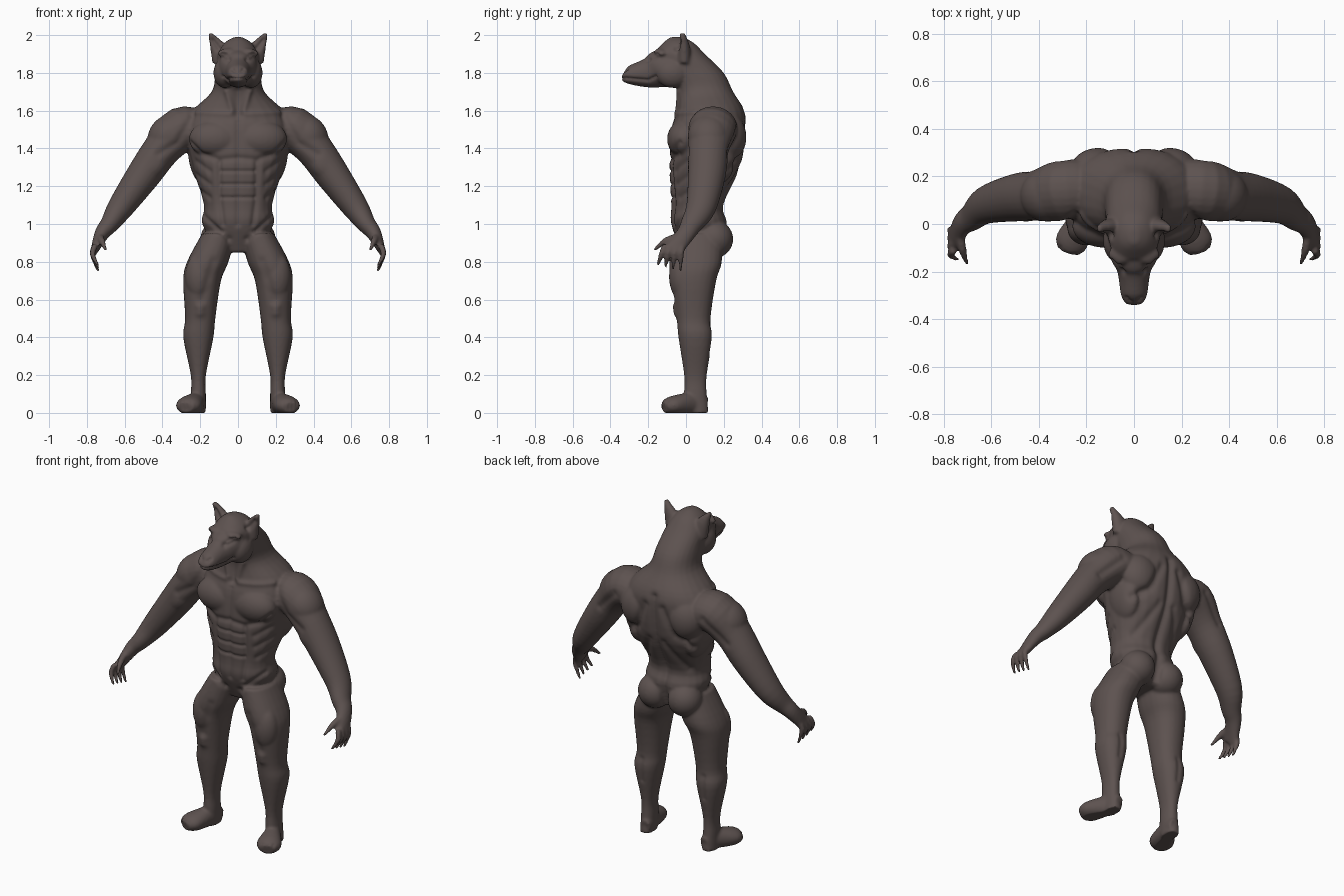
import bpy, bmesh, math
from mathutils import Vector, Matrix, kdtree
from mathutils.bvhtree import BVHTree

cube = bpy.data.objects.get("Cube")
if cube:
    bpy.data.objects.remove(cube, do_unlink=True)

COLOUR = (.11, .085, .08, 1)
hide = bpy.data.materials.new("dark_brown_hide")
hide.use_nodes = True
hide.diffuse_color = COLOUR
shader = hide.node_tree.nodes["Principled BSDF"]
shader.inputs["Base Color"].default_value = COLOUR
shader.inputs["Roughness"].default_value = .7

SIDES = 24
STEPS = 4
UP_Y = Vector((0, 1, 0))
UP_Z = Vector((0, 0, 1))
BOTH = (1, -1)
MIDDLE = (1,)
masses = bmesh.new()


def interpolate(rows):
    """Catmull-Rom interpolation of station rows."""
    result = []
    last = len(rows) - 1
    for i in range(last):
        before, start, end, after = (rows[max(0, min(last, i + k))] for k in range(-1, 3))
        for step in range(STEPS):
            t = step / STEPS
            station = []
            for p, q, r, s in zip(before, start, end, after):
                bend = 2 * p - 5 * q + 4 * r - s + t * (3 * q - p - 3 * r + s)
                station.append(q + t * (r - p + t * bend) / 2)
            result.append(station)
    result.append(list(rows[last]))
    return result


def oval(centre, across, along, squareness=1):
    ring = []
    for k in range(SIDES):
        angle = math.tau * k / SIDES
        c, s = math.cos(angle), math.sin(angle)
        ring.append(centre + across * math.copysign(abs(c) ** squareness, c)
                    + along * math.copysign(abs(s) ** squareness, s))
    return ring


def skin(rings, mirror):
    """Closed skin over rings, on the left and, if wanted, the right."""
    for side in mirror:
        loops = []
        for ring in rings:
            loops.append([masses.verts.new((p.x * side, p.y, p.z)) for p in ring])
        for low, high in zip(loops, loops[1:]):
            for k in range(SIDES):
                masses.faces.new((low[k - 1], low[k], high[k], high[k - 1]))
        masses.faces.new(loops[0])
        masses.faces.new(loops[-1])


def stack(rows, mirror=BOTH):
    """Level ovals: height, x, half width, y, half depth."""
    rings = []
    for z, x, width, y, depth in interpolate(rows):
        rings.append(oval(Vector((x, y, z)), Vector((width, 0, 0)), UP_Y * depth, .9))
    skin(rings, mirror)


def tube(rows, up=UP_Y, mirror=BOTH):
    """Ovals square to a path: x, y, z, radius across, radius towards up."""
    rows = interpolate(rows)
    path = [Vector(row[:3]) for row in rows]
    rings = []
    for i, (point, row) in enumerate(zip(path, rows)):
        heading = (path[min(i + 1, len(path) - 1)] - path[max(i - 1, 0)]).normalized()
        along = (up - heading * up.dot(heading)).normalized()
        rings.append(oval(point, heading.cross(along) * row[3], along * row[4]))
    skin(rings, mirror)


def muscle(centre, radii, tilt=0):
    """Ellipsoid on both sides, tilted about y."""
    for side in BOTH:
        place = Matrix.Translation((centre[0] * side, centre[1], centre[2]))
        turn = Matrix.Rotation(tilt * side, 4, "Y")
        bmesh.ops.create_uvsphere(masses, u_segments=SIDES, v_segments=SIDES, radius=1,
                                  matrix=place @ turn @ Matrix.Diagonal((*radii, 1)))


# trunk, neck and skull
stack([(.85, 0, .1, .08, .1), (1, 0, .19, .07, .15), (1.1, 0, .18, .06, .14),
       (1.3, 0, .24, .1, .19), (1.5, 0, .28, .12, .2), (1.6, 0, .24, .13, .18),
       (1.7, 0, .14, .1, .15), (1.8, 0, .12, .05, .15), (1.9, 0, .11, -.03, .13),
       (1.96, 0, .07, -.04, .08), (1.99, 0, .02, -.05, .03)], MIDDLE)

# muzzle, cheeks and brow
tube([(0, -.06, 1.84, .11, .1), (0, -.14, 1.82, .1, .1), (0, -.2, 1.8, .07, .08),
      (0, -.3, 1.79, .055, .05), (0, -.33, 1.8, .035, .035)], UP_Z, MIDDLE)
muscle((.07, -.07, 1.8), (.06, .09, .08))
muscle((.06, -.13, 1.91), (.05, .04, .02), .2)

# ears
tube([(.08, -.01, 1.87, .06, .04), (.11, -.01, 1.94, .04, .03), (.15, -.02, 2.01, .01, .015)])

# legs
stack([(.95, .1, .09, .06, .13), (.8, .16, .11, .05, .14), (.7, .19, .1, .04, .12),
       (.5, .2, .08, .04, .09), (.4, .21, .08, .05, .09), (.2, .21, .04, .05, .06),
       (.1, .21, .04, .05, .06), (0, .21, .04, .06, .06)])

# feet
tube([(.2, .11, .04, .03, .04), (.21, .05, .05, .04, .06), (.26, -.07, .04, .07, .05),
      (.28, -.12, .03, .04, .03)], UP_Z)

# arms and palms
tube([(.2, .15, 1.5, .1, .12), (.3, .14, 1.5, .12, .13), (.4, .12, 1.4, .1, .11),
      (.5, .11, 1.26, .09, .1), (.62, .08, 1.09, .07, .08), (.68, .03, 1, .05, .06),
      (.72, 0, .95, .04, .05), (.76, -.07, .86, .02, .05)])

# four fingers fanning forwards, then the thumb
for finger in range(4):
    y = -.11 + .03 * finger
    fan = -.04 + .01 * finger
    tip = .78 - .01 * finger
    tube([(.755, y, .89, .016, .016), (.77, y + fan / 2, .84, .015, .015),
          (.74, y + fan, tip, .008, .008)])
tube([(.73, -.05, .93, .02, .02), (.72, -.11, .91, .017, .017), (.7, -.17, .86, .008, .008)], UP_Z)

# chest, deltoid, shoulder blade and flank
muscle((.12, -.01, 1.45), (.14, .09, .1))
muscle((.37, .12, 1.47), (.1, .11, .12), -.7)
muscle((.15, .22, 1.46), (.12, .1, .13))
muscle((.2, .15, 1.34), (.06, .11, .14), .2)
# biceps, buttock, thigh and calf
muscle((.45, .08, 1.31), (.07, .07, .11), -.7)
muscle((.1, .15, .92), (.1, .1, .1))
muscle((.2, -.02, .72), (.08, .07, .13))
muscle((.21, .07, .41), (.07, .07, .11))

bmesh.ops.recalc_face_normals(masses, faces=masses.faces)
rough = bpy.data.meshes.new("rough_masses")
masses.to_mesh(rough)
masses.free()
body = bpy.data.objects.new("body", rough)
bpy.context.collection.objects.link(body)

# fuse the masses into one soft skin
fuse = body.modifiers.new("fuse", "REMESH")
fuse.mode = "VOXEL"
fuse.voxel_size = .008
soften = body.modifiers.new("soften", "SMOOTH")
soften.factor = .5
soften.iterations = 7
mesh = bpy.data.meshes.new_from_object(body.evaluated_get(bpy.context.evaluated_depsgraph_get()))
body.modifiers.clear()
body.data = mesh
bpy.data.meshes.remove(rough)

# sculpting strokes, projected onto the skin from one direction
points = [v.co.copy() for v in mesh.vertices]
normals = [v.normal.copy() for v in mesh.vertices]
surface = BVHTree.FromPolygons(points, [tuple(p.vertices) for p in mesh.polygons])
nearby = kdtree.KDTree(len(points))
for i, point in enumerate(points):
    nearby.insert(point, i)
nearby.balance()
push = [0] * len(points)
FINE, MEDIUM, BROAD = .009, .016, .023


def project(view, across, z, side):
    if view == "side":
        origin, ray = Vector((side, across, z)), Vector((-side, 0, 0))
    elif view == "back":
        origin, ray = Vector((across * side, 1, z)), -UP_Y
    else:
        origin, ray = Vector((across * side, -1, z)), UP_Y
    return surface.ray_cast(origin, ray)[0]


def carve(view, width, *path, strength=.6):
    """Groove along a path on both sides; negative strength raises a ridge."""
    weights = {}
    for side in BOTH:
        for start, end in zip(path, path[1:]):
            a, b = Vector(start), Vector(end)
            count = math.ceil((b - a).length / width * 3)
            for step in range(count + 1):
                spot = project(view, *a.lerp(b, step / count), side)
                if spot is None:
                    continue
                for _, i, distance in nearby.find_range(spot, width * 2):
                    weight = math.exp(-(distance / width) ** 2)
                    weights[i] = max(weights.get(i, 0), weight)
    for i, weight in weights.items():
        push[i] += weight * width * strength


# mouth, eyes, nostrils and ear cups
carve("side", FINE, (-.31, 1.77), (-.2, 1.76), (-.16, 1.78), strength=1)
carve("front", FINE, (0, 1.77), (.04, 1.77), strength=1)
carve("front", MEDIUM, (.05, 1.87), (.09, 1.9), strength=.8)
carve("front", FINE, (.06, 1.88), (.08, 1.89), strength=-1)
carve("front", FINE, (.02, 1.81), (.03, 1.82), strength=1)
carve("front", MEDIUM, (.1, 1.93), (.13, 1.97), strength=1)
# throat and collar bones
carve("front", BROAD, (0, 1.7), (0, 1.58))
carve("front", MEDIUM, (.06, 1.7), (.03, 1.6), strength=-.7)
carve("front", MEDIUM, (.04, 1.58), (.22, 1.59), strength=-.5)
# chest, stomach and groin
carve("front", MEDIUM, (0, 1.54), (0, 1))
carve("front", MEDIUM, (0, 1.35), (.1, 1.34), (.19, 1.37), (.25, 1.43))
carve("front", MEDIUM, (.1, 1.32), (.1, 1.15), (.08, 1))
carve("front", MEDIUM, (.18, 1.04), (.05, .92))
for row in range(3):
    z = 1.14 + .07 * row
    carve("front", FINE, (0, z), (.09, z), strength=.9)
    carve("front", MEDIUM, (.15, z), (.22, z + .05), strength=.4)
# spine, buttocks and shoulder blades
carve("back", BROAD, (0, 1.58), (0, .84), strength=.8)
carve("back", BROAD, (.06, 1.52), (.13, 1.36), (.22, 1.3), strength=.5)
carve("back", BROAD, (.05, 1.3), (.14, 1.12), strength=.4)
# shoulders, thighs, knees, calves and toes
carve("front", BROAD, (.24, 1.57), (.32, 1.43), (.42, 1.37), strength=.4)
carve("back", BROAD, (.3, 1.5), (.43, 1.37), strength=.4)
carve("front", BROAD, (.13, .8), (.19, .6), strength=.3)
carve("front", BROAD, (.2, .56), (.2, .53), strength=-.5)
carve("back", MEDIUM, (.21, .46), (.21, .33), strength=.4)
for toe in range(4):
    x = .25 + .02 * toe
    carve("front", FINE, (x, .06), (x, .02), strength=.4)

# press the sculpting in and keep the soles flat
for vertex, point, normal, depth in zip(mesh.vertices, points, normals, push):
    vertex.co = point - normal * depth
    vertex.co.z = max(vertex.co.z, 0)

mesh.name = "body"
mesh.materials.append(hide)
mesh.shade_smooth()
